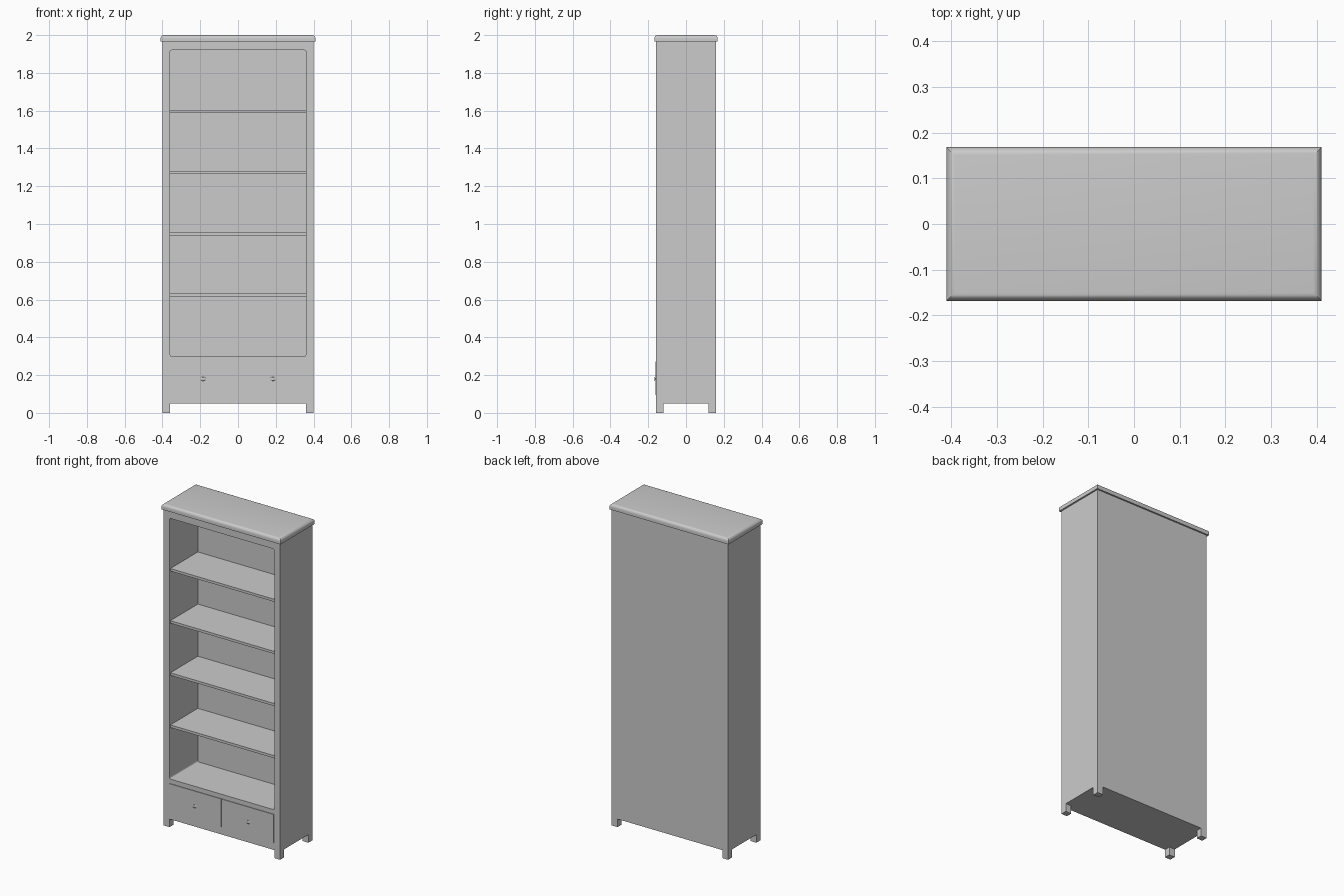
import bpy, bmesh, math
from mathutils import Matrix

if "Cube" in bpy.data.objects:
    bpy.data.objects.remove(bpy.data.objects["Cube"])


def finish(name, bm, smooth=False):
    bmesh.ops.recalc_face_normals(bm, faces=bm.faces)
    me = bpy.data.meshes.new(name)
    bm.to_mesh(me)
    bm.free()
    ob = bpy.data.objects.new(name, me)
    bpy.context.collection.objects.link(ob)
    if smooth:
        bpy.ops.object.select_all(action='DESELECT')
        bpy.context.view_layer.objects.active = ob
        ob.select_set(True)
        bpy.ops.object.shade_smooth_by_angle(angle=math.radians(35))
    return ob


def box(name, lo, hi, bevel=0.0, segments=1, pick=None, smooth=False):
    """Box between two corners; pick selects which edges get bevelled."""
    bm = bmesh.new()
    bmesh.ops.create_cube(bm, size=1)
    for v in bm.verts:
        v.co = [(a + b) / 2 + c * (b - a) for a, b, c in zip(lo, hi, v.co)]
    if bevel:
        edges = [e for e in bm.edges if pick is None or pick(*e.verts)]
        bmesh.ops.bevel(bm, geom=edges, offset=bevel, segments=segments,
                        profile=0.5, affect='EDGES')
    return finish(name, bm, smooth)


W, D = 0.40, 0.158          # half width and half depth of the carcass
IN_X, BACK = 0.36, 0.12     # half width and back wall of the open bay

# Carcass with a rounded-corner bay cut into the front
carcass = box("carcass", (-W, -D, 0.05), (W, D, 1.966))
cutter = box("bay_cutter", (-IN_X, -D - 0.1, 0.30), (IN_X, BACK, 1.92), 0.01, 4,
             lambda a, b: abs(a.co.y - b.co.y) > 0.1)
cutter.hide_render = True
mod = carcass.modifiers.new("bay", 'BOOLEAN')
mod.operation, mod.solver, mod.object = 'DIFFERENCE', 'EXACT', cutter
bpy.context.view_layer.objects.active = carcass
bpy.ops.object.modifier_apply(modifier=mod.name)
bpy.data.objects.remove(cutter)

# Overhanging top with rounded upper edges
box("top_board", (-0.41, -0.168, 1.966), (0.41, 0.168, 2.0), 0.018, 5,
    lambda a, b: a.co.z > 1.99 and b.co.z > 1.99, True)

# Four shelves, slightly behind the front frame
for i in range(4):
    z = 0.616 + i * 0.324
    box(f"shelf_{i + 1}", (-IN_X, -D + 0.008, z), (IN_X, BACK, z + 0.016))

for side, s in (("left", -1), ("right", 1)):
    # Feet
    for end, t in (("front", -1), ("back", 1)):
        x, y = sorted((s * 0.36, s * W)), sorted((t * 0.12, t * D))
        box(f"{end}_{side}_foot", (x[0], y[0], 0), (x[1], y[1], 0.05))

    # Drawer fronts, just proud of the carcass
    x = sorted((s * 0.004, s * 0.358))
    box(f"{side}_drawer", (x[0], -D - 0.004, 0.095), (x[1], -D + 0.01, 0.272))

    # Small oval knob on a thin stem, lathed then flattened
    bm = bmesh.new()
    profile = [(0, 0), (0.006, 0), (0.005, 0.003), (0.015, 0.005), (0.012, 0.007), (0, 0.008)]
    vs = [bm.verts.new((r, -d, 0)) for r, d in profile]
    es = [bm.edges.new(p) for p in zip(vs, vs[1:])]
    bmesh.ops.spin(bm, geom=vs + es, cent=(0, 0, 0), axis=(0, 1, 0),
                   angle=2 * math.pi, steps=16)
    bmesh.ops.remove_doubles(bm, verts=bm.verts, dist=1e-5)
    bm.transform(Matrix.Translation((s * 0.185, -D - 0.002, 0.18))
                 @ Matrix.Diagonal((1, 1, 0.7, 1)))
    finish(f"{side}_knob", bm, True)
